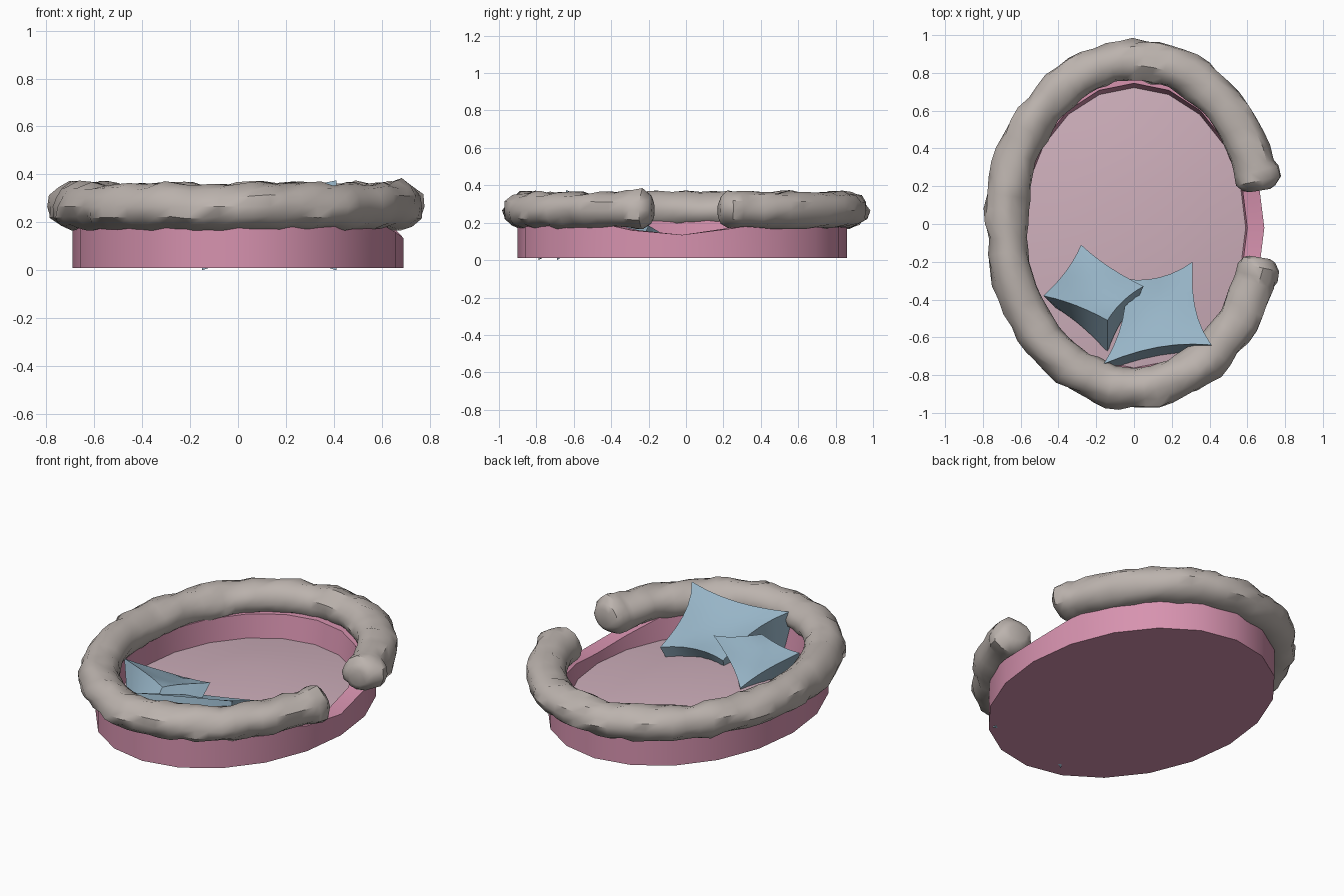
import bpy, bmesh, math
from mathutils import Vector, noise

if "Cube" in bpy.data.objects:
    bpy.data.objects.remove(bpy.data.objects["Cube"])

N = 20  # sides of the oval tub


def finish(name, bm, color=None, angle=40):
    bmesh.ops.recalc_face_normals(bm, faces=bm.faces)
    me = bpy.data.meshes.new(name)
    bm.to_mesh(me)
    bm.free()
    ob = bpy.data.objects.new(name, me)
    bpy.context.collection.objects.link(ob)
    if color:
        mat = bpy.data.materials.new(name + "_colour")
        mat.diffuse_color = (*color, 1)
        mat.use_nodes = True
        mat.node_tree.nodes["Principled BSDF"].inputs["Base Color"].default_value = mat.diffuse_color
        me.materials.append(mat)
    bpy.ops.object.select_all(action='DESELECT')
    ob.select_set(True)
    bpy.context.view_layer.objects.active = ob
    bpy.ops.object.shade_smooth_by_angle(angle=math.radians(angle))
    return ob


def bridge(bm, a, b):
    n = len(a)
    for i in range(n):
        bm.faces.new((a[i], a[(i + 1) % n], b[(i + 1) % n], b[i]))


def ellipse(bm, rx, ry, zfun, cy=-0.02):
    return [bm.verts.new((rx * math.cos(2 * math.pi * i / N),
                          cy + ry * math.sin(2 * math.pi * i / N), zfun(i)))
            for i in range(N)]


def lip(i):
    # wall dips at the entrance on the +x side
    return {0: 0.135, 1: 0.17, N - 1: 0.16}.get(i, 0.215)


# Base: oval tub with a closed underside and lowered entrance
bm = bmesh.new()
loops = [ellipse(bm, 0.69, 0.88, lambda i: 0.01),
         ellipse(bm, 0.69, 0.88, lip),
         ellipse(bm, 0.60, 0.765, lip),
         ellipse(bm, 0.59, 0.74, lambda i: 0.07)]
for a, b in zip(loops, loops[1:]):
    bridge(bm, a, b)
bm.faces.new(loops[0])
finish("base", bm, (0.68, 0.29, 0.43))

# Mattress: gently domed floor inside the tub
bm = bmesh.new()
rows = [ellipse(bm, 0.592, 0.743, lambda i: 0.08),
        ellipse(bm, 0.40, 0.51, lambda i: 0.11),
        ellipse(bm, 0.18, 0.23, lambda i: 0.128)]
for a, b in zip(rows, rows[1:]):
    bridge(bm, a, b)
top = bm.verts.new((0, -0.02, 0.13))
for i in range(N):
    bm.faces.new((rows[2][i], rows[2][(i + 1) % N], top))
finish("mattress", bm, (0.62, 0.43, 0.50))

# Plush rim: lumpy open tube around the tub with blunt closed ends
bm = bmesh.new()
SIDES, SEGS, T0 = 14, 64, 0.205
params = [(T0, 0.5), (T0 + 0.015, 0.8), (T0 + 0.06, 1.06), (T0 + 0.12, 1.06)]
params += [(T0 + 0.16 + (2 * math.pi - 2 * T0 - 0.32) * k / SEGS, 1.0)
           for k in range(SEGS + 1)]
params += [(2 * math.pi - t, s) for t, s in reversed(params[:4])]
rings = []
for t, s in params:
    c = Vector((0.677 * math.cos(t), 0.866 * math.sin(t), 0.265))
    out = Vector((math.cos(t) / 0.677, math.sin(t) / 0.866, 0)).normalized()
    ring = []
    for j in range(SIDES):
        a = 2 * math.pi * j / SIDES
        d = out * (math.cos(a) * 0.107) + Vector((0, 0, math.sin(a) * 0.095))
        p = c + d * s
        lump = noise.noise(p * 8) * 0.14 + noise.noise(p * 19) * 0.12
        # bigger tufts on the outer and upper sides
        if math.cos(a) + math.sin(a) > 0.3:
            lump = lump * 1.6 + 0.04
        ring.append(bm.verts.new(p + d * lump * s))
    rings.append(ring)
for a, b in zip(rings, rings[1:]):
    bridge(bm, a, b)
bm.faces.new(rings[0])
bm.faces.new(rings[-1])
finish("plush_rim", bm, (0.50, 0.45, 0.42), 40)


def pillow(name, upper, lower, n=6, pinch=0.2, puff=0.0, lift=0.05):
    """Cushion between four upper and four lower corners, edges pinched in."""
    up, lo = [Vector(p) for p in upper], [Vector(p) for p in lower]

    def bil(c, u, v):
        return (c[0] * (1 - u) * (1 - v) + c[1] * u * (1 - v)
                + c[2] * u * v + c[3] * (1 - u) * v)

    def point(i, j, c, raised):
        u, v = 2 * i / n - 1, 2 * j / n - 1
        u2, v2 = u * (1 - pinch * (1 - v * v)), v * (1 - pinch * (1 - u * u))
        p = bil(c, (u2 + 1) / 2, (v2 + 1) / 2)
        if raised:
            p.z += puff * (1 - u * u) * (1 - v * v)
        else:
            p.z += lift * (1 - (u * v) ** 2)
        return p

    bm = bmesh.new()
    grids = []
    for c, raised in ((up, True), (lo, False)):
        g = [[bm.verts.new(point(i, j, c, raised)) for j in range(n + 1)]
             for i in range(n + 1)]
        for i in range(n):
            for j in range(n):
                bm.faces.new((g[i][j], g[i + 1][j], g[i + 1][j + 1], g[i][j + 1]))
        grids.append(g)
    edge = ([(i, 0) for i in range(n)] + [(n, j) for j in range(n)]
            + [(i, n) for i in range(n, 0, -1)] + [(0, j) for j in range(n, 0, -1)])
    bridge(bm, *[[g[i][j] for i, j in edge] for g in grids])
    finish(name, bm, (0.31, 0.46, 0.57), 30)


# Two blue pillows leaning on the rim at the front
pillow("right_pillow",
       [(-0.16, -0.74, 0.31), (0.41, -0.64, 0.375), (0.31, -0.20, 0.18), (-0.04, -0.29, 0.16)],
       [(-0.15, -0.79, 0.0), (0.41, -0.69, 0.0), (0.29, -0.25, 0.08), (-0.03, -0.32, 0.08)],
       pinch=0.17, puff=-0.03)
pillow("left_pillow",
       [(-0.14, -0.51, 0.26), (0.05, -0.33, 0.27), (-0.28, -0.11, 0.13), (-0.48, -0.38, 0.29)],
       [(-0.14, -0.68, 0.08), (0.01, -0.42, 0.12), (-0.26, -0.15, 0.07), (-0.42, -0.44, 0.10)],
       pinch=0.10, puff=-0.02, lift=0.03)
